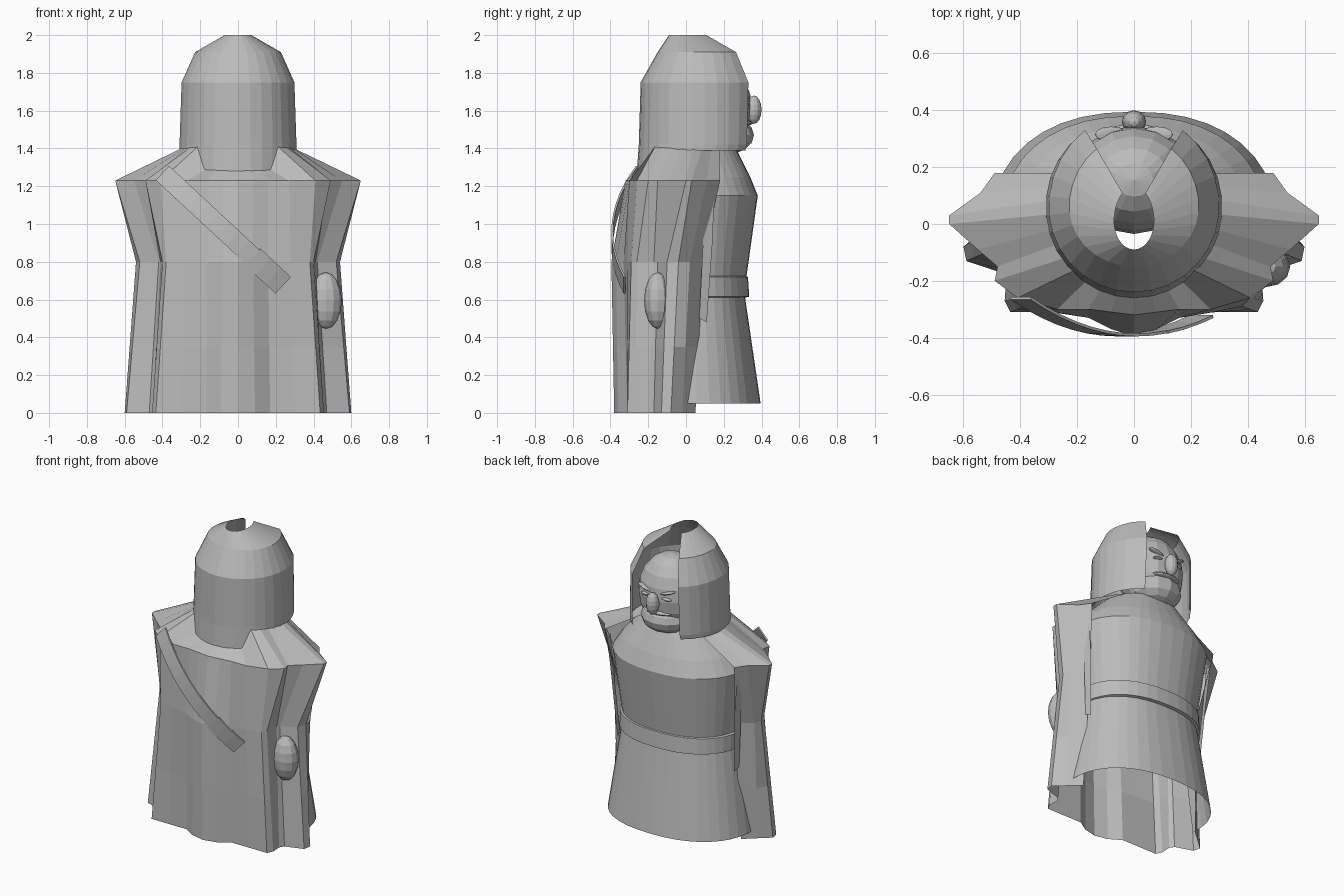
import bpy, bmesh
from math import sin, cos, radians
from mathutils import Vector

if "Cube" in bpy.data.objects:
    bpy.data.objects.remove(bpy.data.objects["Cube"])

grey = bpy.data.materials.new("stone grey")
grey.use_nodes = True
COLOR = (0.5, 0.5, 0.5, 1)
grey.diffuse_color = COLOR
grey.node_tree.nodes["Principled BSDF"].inputs["Base Color"].default_value = COLOR


def finish(name, bm):
    mesh = bpy.data.meshes.new(name)
    bm.to_mesh(mesh)
    bm.free()
    mesh.materials.append(grey)
    ob = bpy.data.objects.new(name, mesh)
    bpy.context.collection.objects.link(ob)
    return ob


def loft(name, rings):
    """Open sheet through rows of points, each row running anticlockwise."""
    bm = bmesh.new()
    rows = [[bm.verts.new(p) for p in ring] for ring in rings]
    for low, high in zip(rows, rows[1:]):
        for i in range(len(low) - 1):
            bm.faces.new((low[i], low[i + 1], high[i + 1], high[i]))
    return finish(name, bm)


def egg(name, centre, radii, tilt=0, segments=12, rings=8):
    bm = bmesh.new()
    bmesh.ops.create_uvsphere(bm, u_segments=segments, v_segments=rings, radius=1)
    bmesh.ops.scale(bm, vec=radii, verts=bm.verts)
    ob = finish(name, bm)
    ob.location = centre
    ob.rotation_euler.y = tilt


def arc(start, end, steps):
    return [radians(start + (end - start) * i / steps) for i in range(steps + 1)]


# Cloak: half outlines at three heights, mirrored, then drawn in to the neck
hem = [(0, -.38), (.09, -.36), (.17, -.31), (.3, -.31), (.435, -.31), (.455, -.27),
       (.45, -.2), (.47, -.17), (.59, -.13), (.6, -.08), (.53, -.02), (.45, .05)]
waist = [(0, -.395), (.08, -.37), (.16, -.33), (.28, -.31), (.38, -.29), (.4, -.26),
         (.41, -.17), (.42, -.15), (.52, -.1), (.54, -.04), (.53, .02), (.43, .09)]
shoulder = [(0, -.32), (.08, -.31), (.16, -.3), (.27, -.3), (.41, -.26), (.49, -.2),
            (.48, -.15), (.55, -.09), (.65, 0), (.65, .03), (.54, .11), (.49, .18)]
collar = [(.28 * cos(a), .25 * sin(a)) for a in arc(-90, 45, 11)]


def mirrored(half, height):
    right = [(x, y, height) for x, y in half]
    return [(-x, y, z) for x, y, z in right[:0:-1]] + right


middle = [tuple(Vector(a).lerp(b, .44)) for a, b in zip(hem, waist)]
neck = [(x, y, 1.29 if abs(x) < .19 and y < 0 else 1.41) for x, y, z in mirrored(collar, 0)]
loft("cloak", [mirrored(hem, 0), mirrored(middle, .35), mirrored(waist, .8),
               mirrored(shoulder, 1.23), neck])

# Cloak lapels on both sides
for side, label in ((1, "left"), (-1, "right")):
    outer = [(.5, .1, 1.17), (.48, .09, .9), (.45, .07, .5)]
    inner = [(.49, .15, 1.15), (.465, .14, .9), (.44, .11, .48)]
    loft(label + "_lapel", [[(side * x, y, z) for x, y, z in row] for row in (outer, inner)])


# Robe and belt: half shells around the wearer
def half_shell(rx, ry, z):
    def bulge(v):
        return abs(v) ** .88 * (1 if v > 0 else -1)
    return [(rx * bulge(cos(a)), ry * bulge(sin(a)), z) for a in arc(-3, 183, 20)]


loft("robe", [half_shell(*r) for r in
              ((.5, .395, .05), (.415, .31, .63), (.41, .32, .72), (.465, .38, 1.15),
               (.4, .34, 1.25), (.25, .26, 1.41))])
loft("belt", [half_shell(*r) for r in
              ((.415, .315, .61), (.425, .335, .615), (.425, .328, .72), (.41, .318, .725))])


# Hood: open shell with a gap for the face and a hole on top
def hood_ring(rx, front, back, cy, z):
    return [(rx * cos(a), cy + (front if sin(a) < 0 else back) * sin(a), z)
            for a in arc(-235, 55, 24)]


rim = [(x, y, 1.28 if abs(x) < .21 and y < 0 else 1.39)
       for x, y, z in hood_ring(.311, .32, .31, .06, 0)]
loft("hood", [rim, hood_ring(.311, .31, .32, .06, 1.42), hood_ring(.3, .3, .33, .06, 1.75),
              hood_ring(.228, .21, .25, .06, 1.91), hood_ring(.07, .1, .12, .01, 2)])

# Head and face
egg("head", (0, .155, 1.62), (.215, .19, .255), segments=16, rings=10)
egg("chin", (0, .2, 1.47), (.17, .16, .105))
egg("upper_lip", (0, .29, 1.535), (.11, .065, .018))
egg("nose", (0, .36, 1.605), (.043, .04, .075))
for side, label in ((1, "left"), (-1, "right")):
    egg(label + "_eye", (side * .075, .32, 1.64), (.038, .02, .012), side * .1)
    egg(label + "_brow", (side * .08, .315, 1.68), (.06, .028, .01), -side * .3)


# Shoulder strap and its wider end tab, bowed over the cloak
def band(name, path, width):
    offset = Vector((.68, 0, .73)) * width
    ob = loft(name, [[Vector(p) - offset for p in path], [Vector(p) + offset for p in path]])
    solid = ob.modifiers.new("thickness", "SOLIDIFY")
    solid.thickness = .01


def strap_point(t):
    return (-.4 + .64 * t, -.265 - .065 * t - .38 * t * (1 - t), 1.27 - .595 * t)


band("strap", [strap_point(i / 12) for i in range(10)], .052)
band("strap_tab", [strap_point(.75 + .083 * i) for i in range(4)], .06)

# Pouch in the side fold
egg("pouch", (.465, -.15, .595), (.085, .072, .15))
